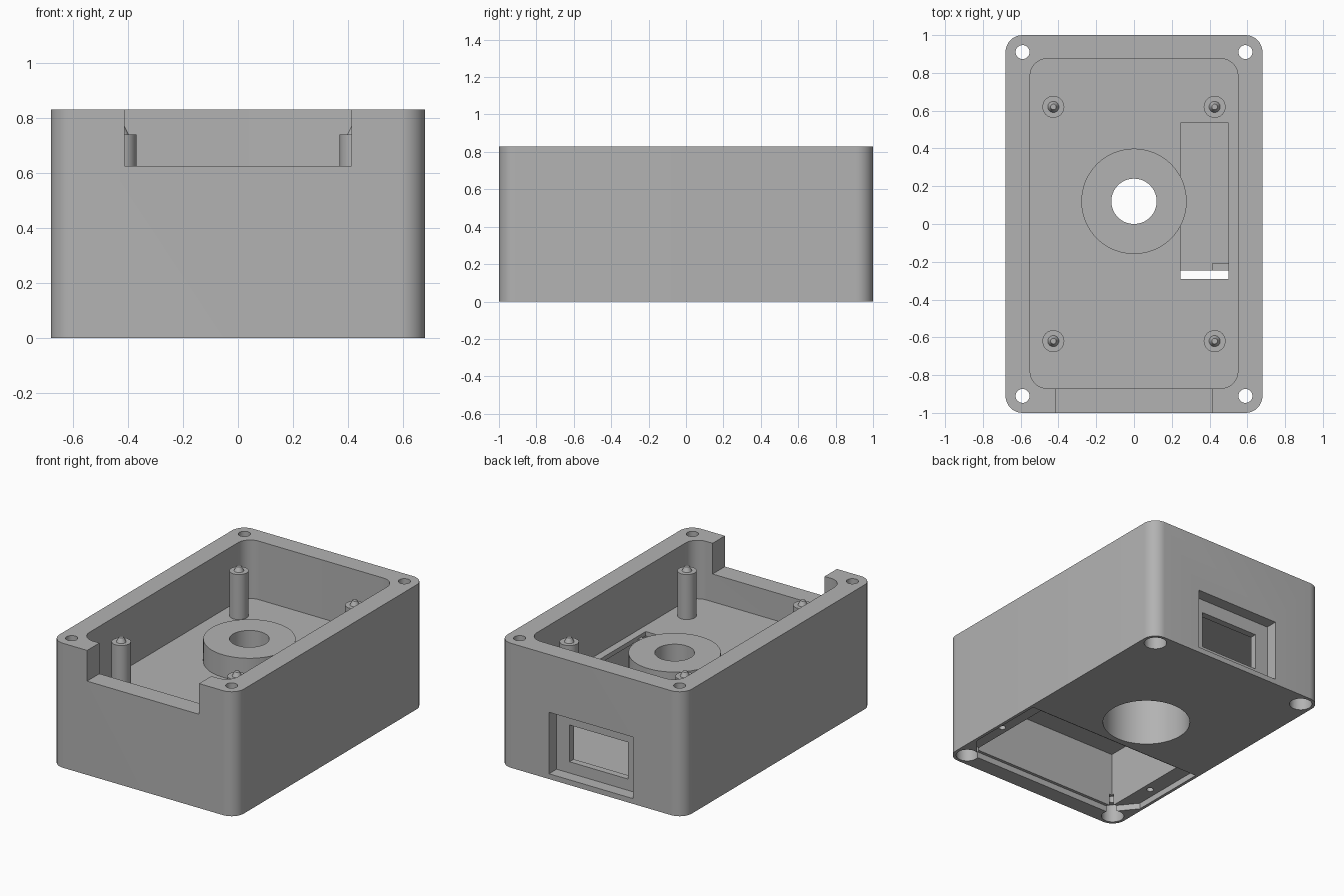
import bpy, bmesh, math

if "Cube" in bpy.data.objects:
    bpy.data.objects.remove(bpy.data.objects["Cube"])

grey = bpy.data.materials.new("plain_grey")
grey.use_nodes = True
GREY = (0.45, 0.45, 0.45, 1)
grey.diffuse_color = GREY
grey.node_tree.nodes["Principled BSDF"].inputs["Base Color"].default_value = GREY


def prism(name, outline, z0, z1):
    """Solid with the given plan outline between two heights."""
    bm = bmesh.new()
    face = bm.faces.new([bm.verts.new((x, y, z0)) for x, y in outline])
    ext = bmesh.ops.extrude_face_region(bm, geom=[face])["geom"]
    for v in ext:
        if isinstance(v, bmesh.types.BMVert):
            v.co.z = z1
    bmesh.ops.recalc_face_normals(bm, faces=bm.faces)
    mesh = bpy.data.meshes.new(name)
    bm.to_mesh(mesh)
    bm.free()
    mesh.materials.append(grey)
    obj = bpy.data.objects.new(name, mesh)
    bpy.context.collection.objects.link(obj)
    return obj


def rect(x0, x1, y0, y1):
    return [(x0, y0), (x1, y0), (x1, y1), (x0, y1)]


def rounded(x0, x1, y0, y1, r, steps=10):
    pts = []
    centres = [(x1 - r, y1 - r), (x0 + r, y1 - r), (x0 + r, y0 + r), (x1 - r, y0 + r)]
    for q, (cx, cy) in enumerate(centres):
        for i in range(steps + 1):
            a = math.pi / 2 * (q + i / steps)
            pts.append((cx + r * math.cos(a), cy + r * math.sin(a)))
    return pts


def circle(x, y, r, n=32):
    return [(x + r * math.cos(2 * math.pi * i / n), y + r * math.sin(2 * math.pi * i / n))
            for i in range(n)]


def cut(target, outline, z0, z1):
    """Subtract a prism from the target."""
    cutter = prism("cutter", outline, z0, z1)
    cutter.hide_render = True
    mod = target.modifiers.new("cut", "BOOLEAN")
    mod.operation, mod.solver, mod.object = "DIFFERENCE", "EXACT", cutter
    bpy.context.view_layer.objects.active = target
    bpy.ops.object.modifier_apply(modifier=mod.name)
    bpy.data.objects.remove(cutter)


def smooth(obj):
    bpy.ops.object.select_all(action="DESELECT")
    obj.select_set(True)
    bpy.context.view_layer.objects.active = obj
    bpy.ops.object.shade_smooth_by_angle(angle=math.radians(30))


HEIGHT, FLOOR, CEILING, PLATE = 0.83, 0.44, 0.41, 0.08
SEAT = 0.04
HUB_Y = 0.12

# Enclosure shell with upper cavity and lower chamber
body = prism("enclosure_body", rounded(-0.68, 0.68, -1, 1, 0.09), 0, HEIGHT)
cut(body, rounded(-0.55, 0.55, -0.87, 0.875, 0.09), FLOOR, 1)
cut(body, rect(-0.55, 0.55, -0.87, 0.875), PLATE, CEILING)

# Notch in the front wall, wire slot in the floor
cut(body, rect(-0.413, 0.413, -1.1, -0.8), 0.625, 1)
cut(body, rect(0.245, 0.5, -0.29, 0.535), 0.35, 0.5)

# Back socket recess and its window
cut(body, rect(-0.31, 0.31, 0.92, 1.1), 0.035, 0.445)
cut(body, rect(-0.215, 0.215, 0.8, 1.05), 0.11, 0.355)

# Cover seat under the front bay, and the bay opening
seat = [(0.66, -0.19), (0.66, -0.73), (0.53, -0.89)]
cut(body, seat + [(-x, y) for x, y in reversed(seat)], -0.1, SEAT)
cut(body, rect(-0.55, 0.55, -0.87, -0.245), -0.1, 0.2)
for side in (-1, 1):
    cut(body, circle(side * 0.6, -0.56, 0.022, 16), -0.1, 0.2)

# Corner screw holes with counterbores
for sx in (-1, 1):
    for sy in (-1, 1):
        cut(body, circle(sx * 0.59, sy * 0.91, 0.037), -0.1, 1)
        cut(body, circle(sx * 0.59, sy * 0.91, 0.07), -0.1, 0.12)

# Openings for the hub
cut(body, circle(0, HUB_Y, 0.27, 64), -0.1, 0.3)
cut(body, circle(0, HUB_Y, 0.2, 64), 0.35, 0.5)
smooth(body)

# Hub: tube through the chamber with a narrow hole on top
hub = prism("centre_hub", circle(0, HUB_Y, 0.279, 64), 0.01, 0.59)
cut(hub, circle(0, HUB_Y, 0.27, 64), -0.1, CEILING)
cut(hub, circle(0, HUB_Y, 0.12, 64), -0.1, 1)
smooth(hub)

# Partition between chamber and bay, with a gap for wires
prism("partition_left", rect(0.413, 0.56, -0.245, -0.21), 0.06, 0.42)
prism("partition_right", rect(-0.56, 0.24, -0.245, -0.21), 0.06, 0.42)

# Board standoffs with tapered pins
for sx, xname in ((-1, "right"), (1, "left")):
    for sy, yname in ((-1, "front"), (1, "back")):
        x, y = sx * 0.427, sy * 0.62
        post = prism(f"standoff_{yname}_{xname}", circle(x, y, 0.058), 0.42, 0.74)
        smooth(post)
        pin = prism(f"standoff_pin_{yname}_{xname}", circle(x, y, 0.032, 24), 0.735, 0.77)
        for v in pin.data.vertices:
            if v.co.z > 0.75:
                v.co.x = x + (v.co.x - x) * 0.47
                v.co.y = y + (v.co.y - y) * 0.47
        smooth(pin)
